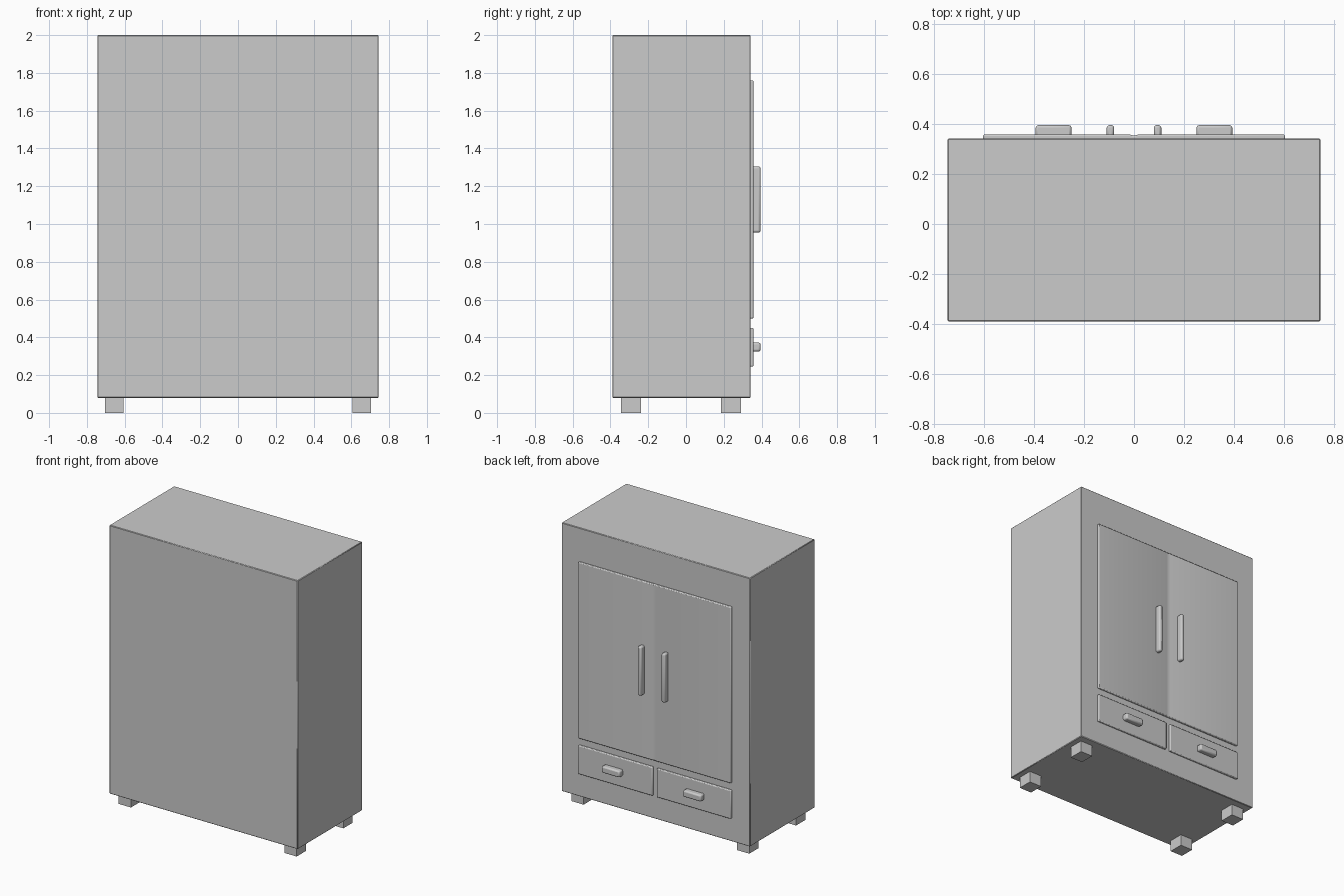
import bpy, bmesh

if "Cube" in bpy.data.objects:
    bpy.data.objects.remove(bpy.data.objects["Cube"])


def finish(obj, bevel, segments):
    if bevel:
        mod = obj.modifiers.new("bevel", 'BEVEL')
        mod.width = bevel
        mod.segments = segments
        mod.limit_method = 'ANGLE'
        mod.angle_limit = 0.6
    bpy.ops.object.select_all(action='DESELECT')
    obj.select_set(True)
    bpy.context.view_layer.objects.active = obj
    bpy.ops.object.shade_smooth_by_angle()


def box(name, x, y, z, bevel=0.0, segments=1):
    bpy.ops.mesh.primitive_cube_add(size=1)
    obj = bpy.context.object
    obj.name = name
    for v in obj.data.vertices:
        v.co = [lo if c < 0 else hi for c, (lo, hi) in zip(v.co, (x, y, z))]
    finish(obj, bevel, segments)
    return obj


def extrude_up(name, profile, z0, z1, bevel, segments):
    mesh = bpy.data.meshes.new(name)
    bm = bmesh.new()
    face = bm.faces.new([bm.verts.new((x, y, z0)) for x, y in profile])
    ext = bmesh.ops.extrude_face_region(bm, geom=[face])
    top = [g for g in ext["geom"] if isinstance(g, bmesh.types.BMVert)]
    bmesh.ops.translate(bm, verts=top, vec=(0, 0, z1 - z0))
    bmesh.ops.recalc_face_normals(bm, faces=bm.faces)
    bm.to_mesh(mesh)
    bm.free()
    obj = bpy.data.objects.new(name, mesh)
    bpy.context.collection.objects.link(obj)
    finish(obj, bevel, segments)


# Main carcass
FACE = 0.342
PANEL = 0.357
box("cabinet_body", (-0.745, 0.745), (-0.39, FACE), (0.08, 2.0), 0.004)

# Door pair with a shallow dip along the meeting line
extrude_up("doors", [(-0.604, FACE - 0.01), (0.604, FACE - 0.01), (0.604, PANEL),
                     (0.015, PANEL), (0, PANEL - 0.004), (-0.015, PANEL),
                     (-0.604, PANEL)], 0.50, 1.76, 0.006, 2)

for side, s in (("left", -1), ("right", 1)):
    def span(a, b):
        return tuple(sorted((s * a, s * b)))

    # Drawer fronts and handles
    box(side + "_drawer", span(0.016, 0.604), (FACE - 0.01, PANEL), (0.245, 0.45), 0.006, 2)
    box(side + "_drawer_handle", span(0.25, 0.393), (PANEL - 0.012, 0.395), (0.325, 0.372), 0.01, 2)
    box(side + "_door_handle", span(0.079, 0.109), (PANEL - 0.012, 0.395), (0.955, 1.305), 0.01, 2)

    # Feet
    box(side + "_front_foot", span(0.607, 0.704), (-0.343, -0.238), (0, 0.085))
    box(side + "_back_foot", span(0.607, 0.704), (0.185, 0.29), (0, 0.085))
